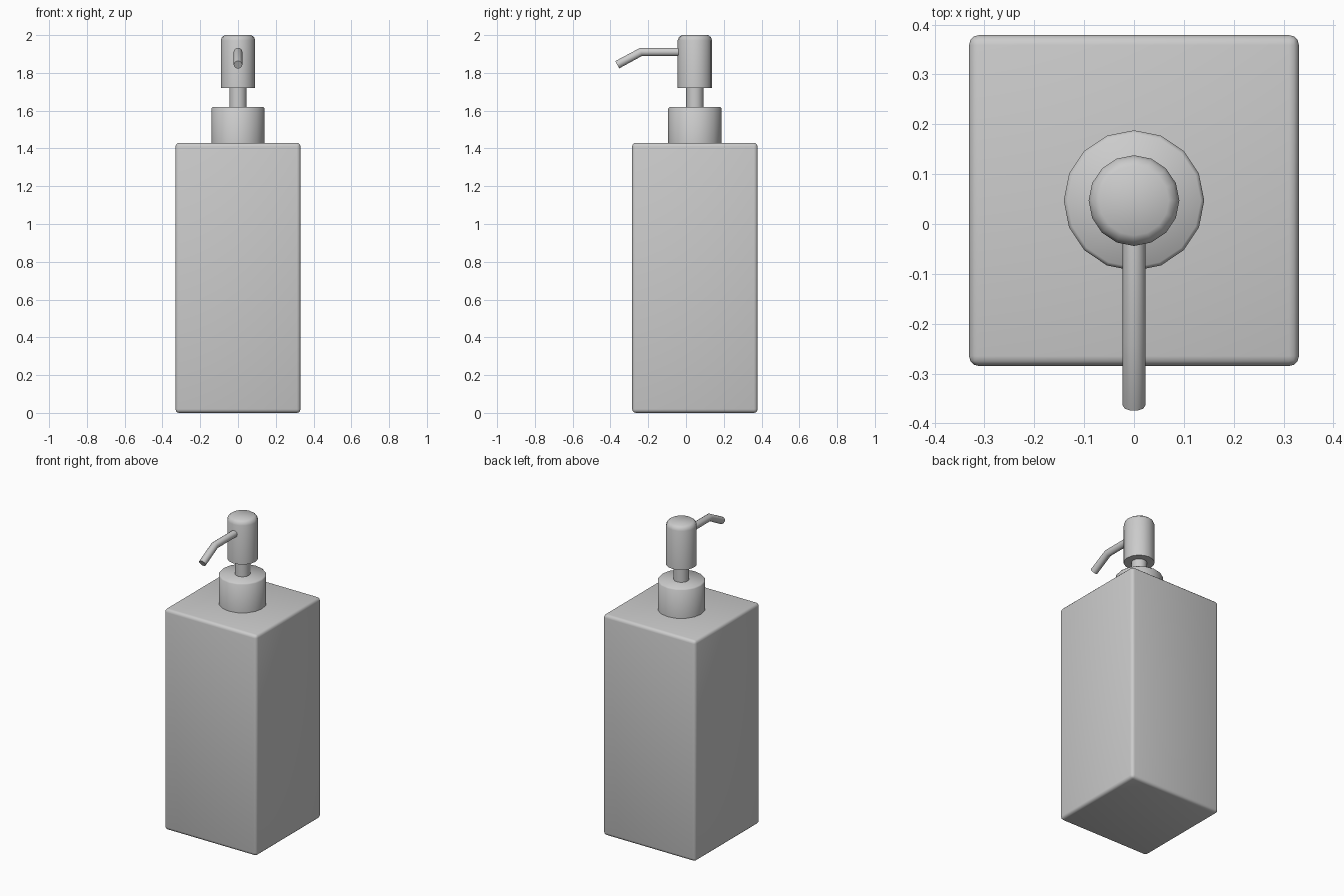
import bpy
import math

default = bpy.data.objects.get("Cube")
if default:
    bpy.data.objects.remove(default, do_unlink=True)

AXIS_Y = 0.047  # bottle axis, set back to balance the spout

grey = bpy.data.materials.new("plain_grey")
grey.use_nodes = True
COLOUR = (0.6, 0.6, 0.6, 1)
grey.diffuse_color = COLOUR
grey.node_tree.nodes["Principled BSDF"].inputs["Base Color"].default_value = COLOUR


def finish(obj, name, angle=50):
    obj.name = name
    obj.data.materials.clear()
    obj.data.materials.append(grey)
    bpy.ops.object.select_all(action="DESELECT")
    obj.select_set(True)
    bpy.context.view_layer.objects.active = obj
    bpy.ops.object.shade_smooth_by_angle(angle=math.radians(angle))


def lathe(name, profile, sides=16):
    """Spin (radius, height) points around the bottle axis and cap both ends."""
    verts, faces = [], []
    for r, z in profile:
        for i in range(sides):
            a = math.tau * i / sides
            verts.append((r * math.cos(a), AXIS_Y + r * math.sin(a), z))
    for k in range(len(profile) - 1):
        for i in range(sides):
            j = (i + 1) % sides
            a, b = k * sides, (k + 1) * sides
            faces.append((a + i, a + j, b + j, b + i))
    faces.append(tuple(reversed(range(sides))))
    faces.append(tuple(range(len(verts) - sides, len(verts))))
    mesh = bpy.data.meshes.new(name)
    mesh.from_pydata(verts, [], faces)
    obj = bpy.data.objects.new(name, mesh)
    bpy.context.collection.objects.link(obj)
    finish(obj, name)


# Square bottle with softly rounded edges
bpy.ops.mesh.primitive_cube_add(size=1, location=(0, AXIS_Y, 0.715))
bottle = bpy.context.object
bottle.scale = (0.662, 0.664, 1.43)
bpy.ops.object.transform_apply(location=False, rotation=False, scale=True)
bevel = bottle.modifiers.new("rounded_edges", "BEVEL")
bevel.width = 0.02
bevel.segments = 3
bpy.ops.object.modifier_apply(modifier=bevel.name)
finish(bottle, "bottle")

# Collar, neck and pump head
lathe("collar", [(0.141, 1.42), (0.141, 1.612), (0.134, 1.62)])
lathe("neck", [(0.046, 1.6), (0.046, 1.74)])
lathe("pump_head", [(0.091, 1.72), (0.091, 1.972), (0.085, 1.989), (0.07, 2.0)])

# Bent spout
curve = bpy.data.curves.new("spout", "CURVE")
curve.dimensions = "3D"
curve.bevel_depth = 0.023
curve.bevel_resolution = 3
curve.use_fill_caps = True
path = [(AXIS_Y - 0.05, 1.911), (-0.238, 1.911), (-0.364, 1.843)]
spline = curve.splines.new("POLY")
spline.points.add(len(path) - 1)
for point, (y, z) in zip(spline.points, path):
    point.co = (0, y, z, 1)
spout = bpy.data.objects.new("spout", curve)
bpy.context.collection.objects.link(spout)
bpy.ops.object.select_all(action="DESELECT")
spout.select_set(True)
bpy.context.view_layer.objects.active = spout
bpy.ops.object.convert(target="MESH")
finish(bpy.context.object, "spout")
